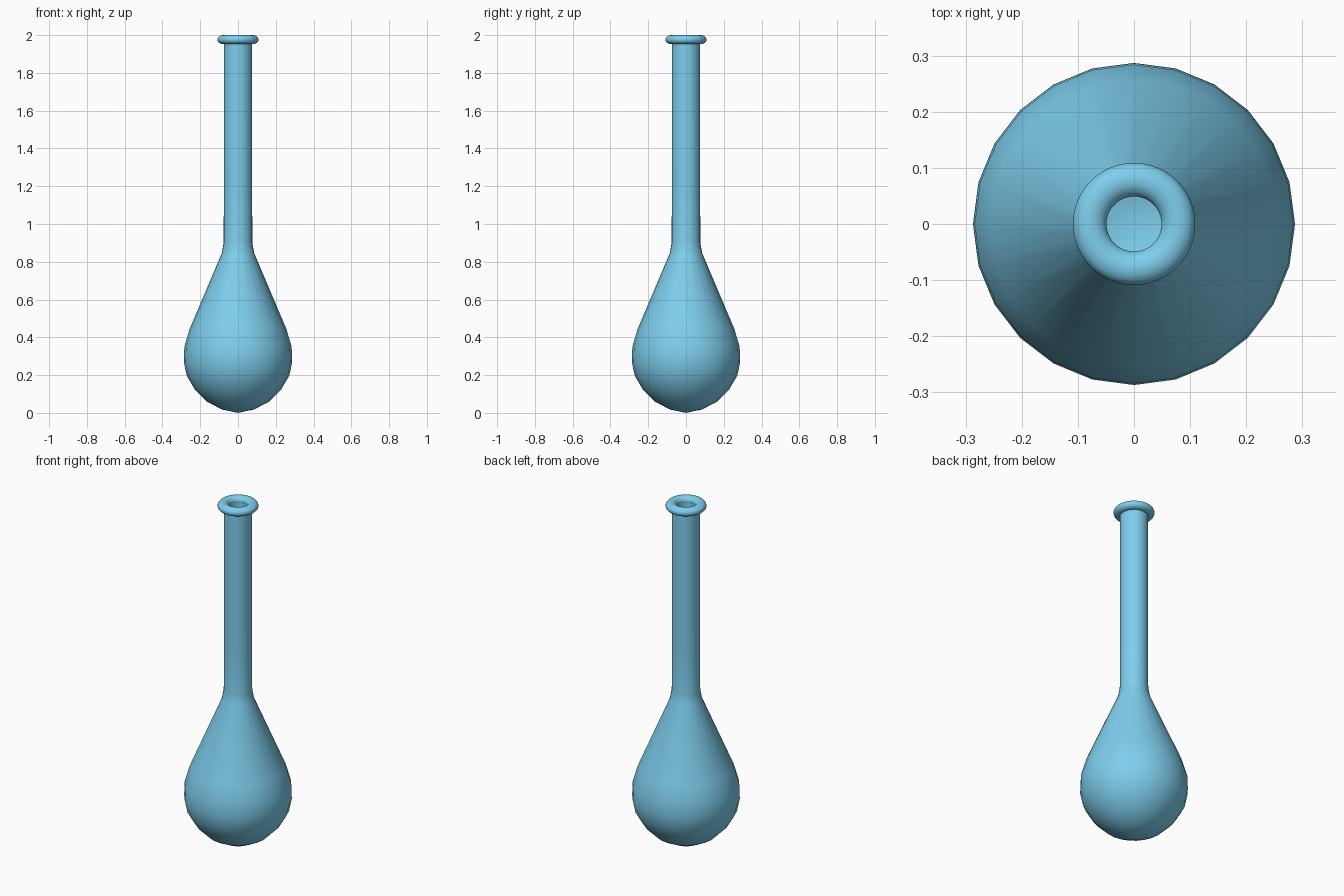
import bpy, bmesh, math

if "Cube" in bpy.data.objects:
    bpy.data.objects.remove(bpy.data.objects["Cube"])


def lathe(name, profile, sides, mat):
    """Spin an (r, z) profile around z; points with r = 0 become poles."""
    bm = bmesh.new()
    verts = [bm.verts.new((r, 0, z)) for r, z in profile]
    edges = [bm.edges.new(p) for p in zip(verts, verts[1:])]
    bmesh.ops.spin(bm, geom=verts + edges, cent=(0, 0, 0), axis=(0, 0, 1),
                   angle=2 * math.pi, steps=sides, use_duplicate=False)
    bmesh.ops.remove_doubles(bm, verts=bm.verts, dist=1e-4)
    bmesh.ops.recalc_face_normals(bm, faces=bm.faces)
    mesh = bpy.data.meshes.new(name)
    bm.to_mesh(mesh)
    bm.free()
    mesh.materials.append(mat)
    obj = bpy.data.objects.new(name, mesh)
    bpy.context.collection.objects.link(obj)
    bpy.context.view_layer.objects.active = obj
    obj.select_set(True)
    bpy.ops.object.shade_smooth_by_angle(angle=math.radians(50))
    obj.select_set(False)
    return obj


glass = bpy.data.materials.new("blue_glass")
glass.diffuse_color = (0.21, 0.62, 0.85, 1)
glass.use_nodes = True
glass.node_tree.nodes["Principled BSDF"].inputs["Base Color"].default_value = glass.diffuse_color

# Bulb and neck: outer skin up, then inner skin back down
outer = [(0, 0), (0.085, 0.018), (0.165, 0.06), (0.228, 0.123),
         (0.272, 0.198), (0.287, 0.27), (0.284, 0.35), (0.256, 0.445),
         (0.086, 0.845), (0.076, 0.9), (0.075, 1.15), (0.075, 1.97)]
inner = [(0.05, 1.97), (0.05, 0.9), (0.06, 0.845), (0.23, 0.44),
         (0.259, 0.35), (0.262, 0.27), (0.248, 0.208), (0.208, 0.14),
         (0.15, 0.082), (0.078, 0.044), (0, 0.027)]
lathe("flask_body", outer + inner, 24, glass)

# Rolled lip around the mouth
lip = [(0.079 + 0.03 * math.cos(a), 1.976 + 0.024 * math.sin(a))
       for a in (2 * math.pi * i / 16 for i in range(17))]
lathe("rolled_lip", lip, 48, glass)
